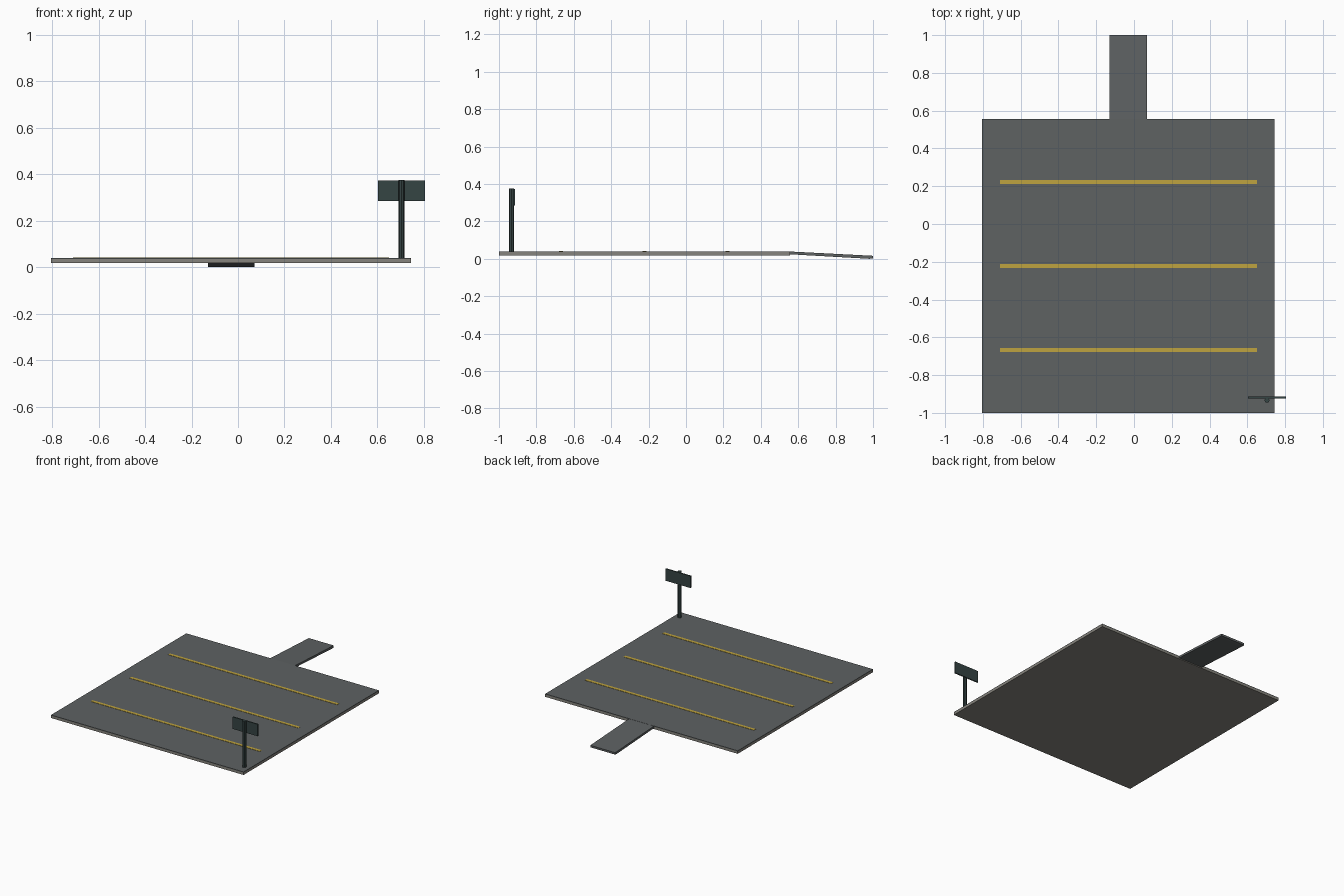
import bpy, bmesh, math

if "Cube" in bpy.data.objects:
    bpy.data.objects.remove(bpy.data.objects["Cube"])


def material(name, rgb):
    m = bpy.data.materials.new(name)
    m.diffuse_color = (*rgb, 1)
    m.use_nodes = True
    m.node_tree.nodes["Principled BSDF"].inputs["Base Color"].default_value = m.diffuse_color
    return m


asphalt = material("asphalt grey", (0.112, 0.122, 0.124))
concrete = material("concrete grey", (0.24, 0.23, 0.205))
yellow = material("line yellow", (0.52, 0.37, 0.05))
dark = material("dark green metal", (0.036, 0.058, 0.057))


def finish(name, bm, mat):
    bmesh.ops.recalc_face_normals(bm, faces=bm.faces)
    me = bpy.data.meshes.new(name)
    bm.to_mesh(me)
    bm.free()
    me.materials.append(mat)
    ob = bpy.data.objects.new(name, me)
    bpy.context.collection.objects.link(ob)
    return ob


def box(name, lo, hi, mat):
    bm = bmesh.new()
    bmesh.ops.create_cube(bm, size=1)
    for v in bm.verts:
        v.co = [hi[i] if v.co[i] > 0 else lo[i] for i in range(3)]
    return finish(name, bm, mat)


# Paved lot: concrete base with a thin asphalt surface
box("concrete_base", (-0.805, -1, 0.018), (0.745, 0.555, 0.035), concrete)
box("asphalt_surface", (-0.805, -1, 0.035), (0.745, 0.555, 0.040), asphalt)

# Three painted lines across the lot
for i in range(3):
    y = -0.2225 + (i - 1) * 0.445
    box(f"painted_line_{i + 1}", (-0.71, y - 0.011, 0.039),
        (0.65, y + 0.011, 0.042), yellow)

# Access ramp sloping down at the back
bm = bmesh.new()
profile = [(0.555, 0.024), (0.555, 0.039), (1.0, 0.016), (0.999, 0.001), (0.98, 0.0)]
face = bm.faces.new([bm.verts.new((-0.13, y, z)) for y, z in profile])
ext = bmesh.ops.extrude_face_region(bm, geom=[face])
for v in ext["geom"]:
    if isinstance(v, bmesh.types.BMVert):
        v.co.x = 0.07
finish("access_ramp", bm, asphalt)

# Sign post
bm = bmesh.new()
bmesh.ops.create_cone(bm, cap_ends=True, segments=8, radius1=0.0135,
                      radius2=0.0135, depth=0.335)
bmesh.ops.translate(bm, verts=bm.verts, vec=(0.704, -0.933, 0.2075))
finish("sign_post", bm, dark)

# Sign board mounted behind the post
box("sign_board", (0.603, -0.923, 0.286), (0.805, -0.914, 0.373), dark)
